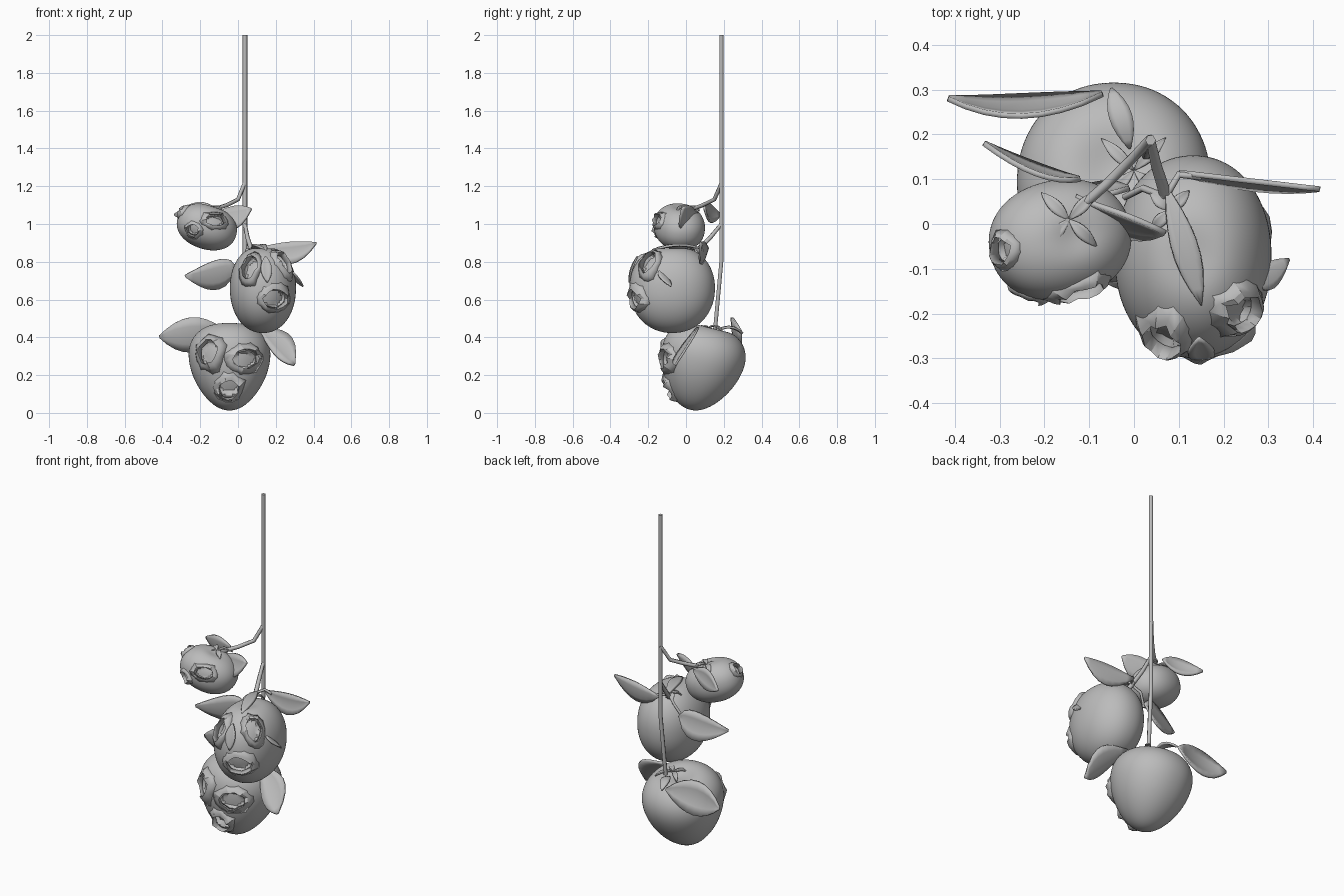
import bpy, bmesh, math, random
from mathutils import Vector as V, Euler

random.seed(4)
if "Cube" in bpy.data.objects:
    bpy.data.objects.remove(bpy.data.objects["Cube"])

grey = bpy.data.materials.new("plain_grey")
grey.use_nodes = True
grey.diffuse_color = (0.5, 0.5, 0.5, 1)
grey.node_tree.nodes["Principled BSDF"].inputs["Base Color"].default_value = (0.5, 0.5, 0.5, 1)


def finish(name, bm, angle):
    bmesh.ops.recalc_face_normals(bm, faces=bm.faces)
    me = bpy.data.meshes.new(name)
    bm.to_mesh(me)
    bm.free()
    ob = bpy.data.objects.new(name, me)
    bpy.context.collection.objects.link(ob)
    me.materials.append(grey)
    bpy.ops.object.select_all(action='DESELECT')
    ob.select_set(True)
    bpy.context.view_layer.objects.active = ob
    bpy.ops.object.shade_smooth_by_angle(angle=math.radians(angle))
    return ob


def stem(name, points, radius, end=1.0):
    cu = bpy.data.curves.new(name, 'CURVE')
    cu.dimensions = '3D'
    cu.bevel_depth = radius
    cu.bevel_resolution = 1
    cu.use_fill_caps = True
    sp = cu.splines.new('POLY')
    sp.points.add(len(points) - 1)
    for i, p in enumerate(points):
        sp.points[i].co = (*p, 1)
        sp.points[i].radius = 1 + (end - 1) * i / (len(points) - 1)
    cu.materials.append(grey)
    bpy.context.collection.objects.link(bpy.data.objects.new(name, cu))


def leaf(name, base, mid, tip, width, side, peak=1.0, fold=0.15, thick=0.012):
    """Pointed, folded blade along a bent centre line, with a narrow stalk end."""
    base, mid, tip, side = V(base), V(mid), V(tip), V(side).normalized()
    normal = (tip - base).cross(side).normalized()
    bm = bmesh.new()
    rows, n = [], 8
    for i in range(n + 1):
        t = i / n
        p = base * (1 - t) ** 2 + (mid * 2 - (base + tip) / 2) * 2 * t * (1 - t) + tip * t * t
        w = width / 2 * max(0.07, abs(math.sin(math.pi * t ** peak)) ** 0.8)
        rows.append([bm.verts.new(p + side * w * s + normal * w * fold * abs(s))
                     for s in (-1, -0.5, 0, 0.5, 1)])
    for a, b in zip(rows, rows[1:]):
        for k in range(4):
            bm.faces.new((a[k], a[k + 1], b[k + 1], b[k]))
    ob = finish(name, bm, 40)
    mod = ob.modifiers.new("thickness", 'SOLIDIFY')
    mod.thickness = thick
    mod.offset = 0


def fruit(name, centre, radii, tilt, taper, dimple, power, lift_max, holes):
    """Tilted, tapered fruit with carved sockets, each edged by a torn peel rim."""
    c, r = V(centre), V(radii)
    turn = Euler([math.radians(a) for a in tilt]).to_matrix()

    def surface(d):
        d = d.normalized()
        d = d / sum(abs(k) ** power for k in d) ** (1 / power)
        wide = 1 + taper * d.z
        sink = dimple * math.exp(-(d.x ** 2 + d.y ** 2) / 0.1) if d.z > 0 else 0
        return c + turn @ V((d.x * wide * r.x, d.y * wide * r.y, (d.z - sink) * r.z))

    def unit(p):
        p = turn.transposed() @ (p - c)
        return V((p.x / r.x, p.y / r.y, p.z / r.z)).normalized()

    frames = []
    for part, point, a, b in holes:
        d = unit(V(point))
        n = (turn @ V((d.x / r.x, d.y / r.y, d.z / r.z))).normalized()
        u = V((0, 0, 1)).cross(n).normalized()
        frames.append((part, surface(d), n, u, n.cross(u), a, b))

    # body with sunken sockets
    bm = bmesh.new()
    bmesh.ops.create_uvsphere(bm, u_segments=88, v_segments=56, radius=1)
    for v in bm.verts:
        v.co = surface(v.co)
        for _, p, n, u, w, a, b in frames:
            o = v.co - p
            q = math.hypot(o.dot(u) / a, o.dot(w) / b)
            if q < 1 and o.dot(n) > -0.1:
                v.co -= n * 0.03 * min(1, (1 - q) / 0.15)
                break
    finish(name + "_body", bm, 35)

    # torn peel around each socket
    for part, p, n, u, w, a, b in frames:
        bm = bmesh.new()
        rings = [[], [], [], []]
        for i in range(14):
            t = math.tau * i / 14
            jag = random.uniform(-0.08, 0.08)
            lift = random.uniform(0.004, lift_max)
            spread = random.uniform(1.5, 2.0)
            for ring, scale, up in zip(rings, (0.9, 1.0, 1.25, spread),
                                       (-0.012, lift, lift * 0.8, -0.002)):
                k = scale + jag
                q = p + u * math.cos(t) * a * k + w * math.sin(t) * b * k
                ring.append(bm.verts.new(surface(unit(q)) + n * up))
        for lo, hi in zip(rings, rings[1:]):
            for i in range(14):
                j = (i + 1) % 14
                bm.faces.new((lo[i], lo[j], hi[j], hi[i]))
        ob = finish(name + "_" + part + "_rim", bm, 25)
        mod = ob.modifiers.new("thickness", 'SOLIDIFY')
        mod.thickness = 0.005


# fruits
fruit("upper_fruit", (-0.165, -0.035, 0.985), (0.162, 0.133, 0.118), (0, 18, 12), 0.0, 0.1, 2.15, 0.02, [
    ("left_eye", (-0.12, -0.15, 1.02), 0.055, 0.035),
    ("right_eye", (-0.30, -0.06, 1.075), 0.032, 0.032),
    ("mouth", (-0.23, -0.14, 0.97), 0.036, 0.034)])
fruit("middle_fruit", (0.132, -0.073, 0.655), (0.175, 0.226, 0.232), (0, 0, 0), 0.02, 0.08, 2.12, 0.024, [
    ("right_eye", (0.07, -0.25, 0.765), 0.045, 0.072),
    ("left_eye", (0.235, -0.19, 0.79), 0.045, 0.07),
    ("mouth", (0.195, -0.27, 0.605), 0.075, 0.053)])
fruit("lower_fruit", (-0.045, 0.078, 0.245), (0.208, 0.215, 0.235), (-14, 0, 0), 0.27, 0.16, 2.1, 0.034, [
    ("right_eye", (-0.17, -0.12, 0.33), 0.062, 0.072),
    ("left_eye", (0.05, -0.14, 0.29), 0.075, 0.05),
    ("mouth", (-0.05, -0.13, 0.145), 0.064, 0.048)])

# hanging stem and its branches
stem("main_stem", [(0.037, 0.187, 2), (0.037, 0.187, 0.8), (0.025, 0.15, 0.4)], 0.012)
stem("upper_branch", [(0.037, 0.19, 1.22), (0.0, 0.15, 1.13), (-0.06, 0.09, 1.1), (-0.15, 0.01, 1.07)], 0.011)
stem("middle_branch", [(0.037, 0.187, 1.0), (0.05, 0.13, 0.93), (0.075, 0.05, 0.85)], 0.010, 1.4)
stem("middle_left_stalk", [(0.07, 0.06, 0.87), (0.02, 0.08, 0.83), (-0.02, 0.06, 0.76)], 0.008)
stem("middle_right_stalk", [(0.07, 0.06, 0.87), (0.1, 0.11, 0.88), (0.15, 0.105, 0.87)], 0.008)
stem("lower_left_stalk", [(0.02, 0.15, 0.43), (0.06, 0.09, 0.45), (0.12, 0.05, 0.42)], 0.008)

# large leaves
leaf("upper_left_leaf", (-0.13, 0.06, 1.06), (-0.03, 0.01, 1.03), (0.07, -0.02, 1.08), 0.13, (0, 0.4, 1), 1.2)
leaf("upper_right_leaf", (-0.12, 0.1, 1.08), (-0.22, 0.115, 1.06), (-0.335, 0.18, 1.05), 0.11, (0, -0.2, 1))
leaf("middle_right_leaf", (-0.01, 0.08, 0.77), (-0.13, 0.05, 0.725), (-0.28, 0.0, 0.725), 0.16, (0, -0.2, 1), 0.75)
leaf("middle_left_leaf", (0.1, 0.115, 0.87), (0.27, 0.095, 0.845), (0.415, 0.078, 0.9), 0.12, (0, 0.15, 1))
leaf("middle_front_leaf", (0.07, 0.09, 0.865), (0.11, -0.04, 0.885), (0.15, -0.18, 0.86), 0.06, (1, 0.2, 0), 1.2)
leaf("lower_right_leaf", (-0.07, 0.29, 0.43), (-0.25, 0.25, 0.41), (-0.415, 0.28, 0.405), 0.19, (0, -0.25, 1), 0.95)
leaf("lower_left_leaf", (0.1, 0.06, 0.45), (0.225, 0.01, 0.36), (0.3, -0.055, 0.255), 0.16, (0.5, 0.6, 0.65), 1.2)

# torn peel tabs on the middle fruit
leaf("cheek_tab", (0.27, -0.13, 0.76), (0.305, -0.115, 0.72), (0.345, -0.08, 0.67), 0.06, (0.3, -1, 0.3), thick=0.008)
leaf("nose_tab", (0.145, -0.255, 0.83), (0.15, -0.285, 0.76), (0.155, -0.3, 0.69), 0.06, (1, 0.1, 0), thick=0.008)

# small sepals at each fruit top
leaf("lower_back_sepal", (-0.01, 0.17, 0.44), (-0.03, 0.24, 0.455), (-0.05, 0.3, 0.42), 0.05, (1, 0.2, 0))
for tag, hub, reach in (("upper", V((-0.145, 0.01, 1.085)), 0.085),
                        ("middle", V((0.08, 0.03, 0.86)), 0.06),
                        ("lower", V((0.0, 0.12, 0.45)), 0.1)):
    for k in range(4):
        a = math.tau * k / 4 + 0.8
        out = V((math.cos(a), math.sin(a), 0))
        leaf(f"{tag}_sepal_{k + 1}", hub, hub + out * reach * 0.5 + V((0, 0, 0.008)),
             hub + out * reach - V((0, 0, 0.015)), 0.028, (-out.y, out.x, 0), thick=0.007)
